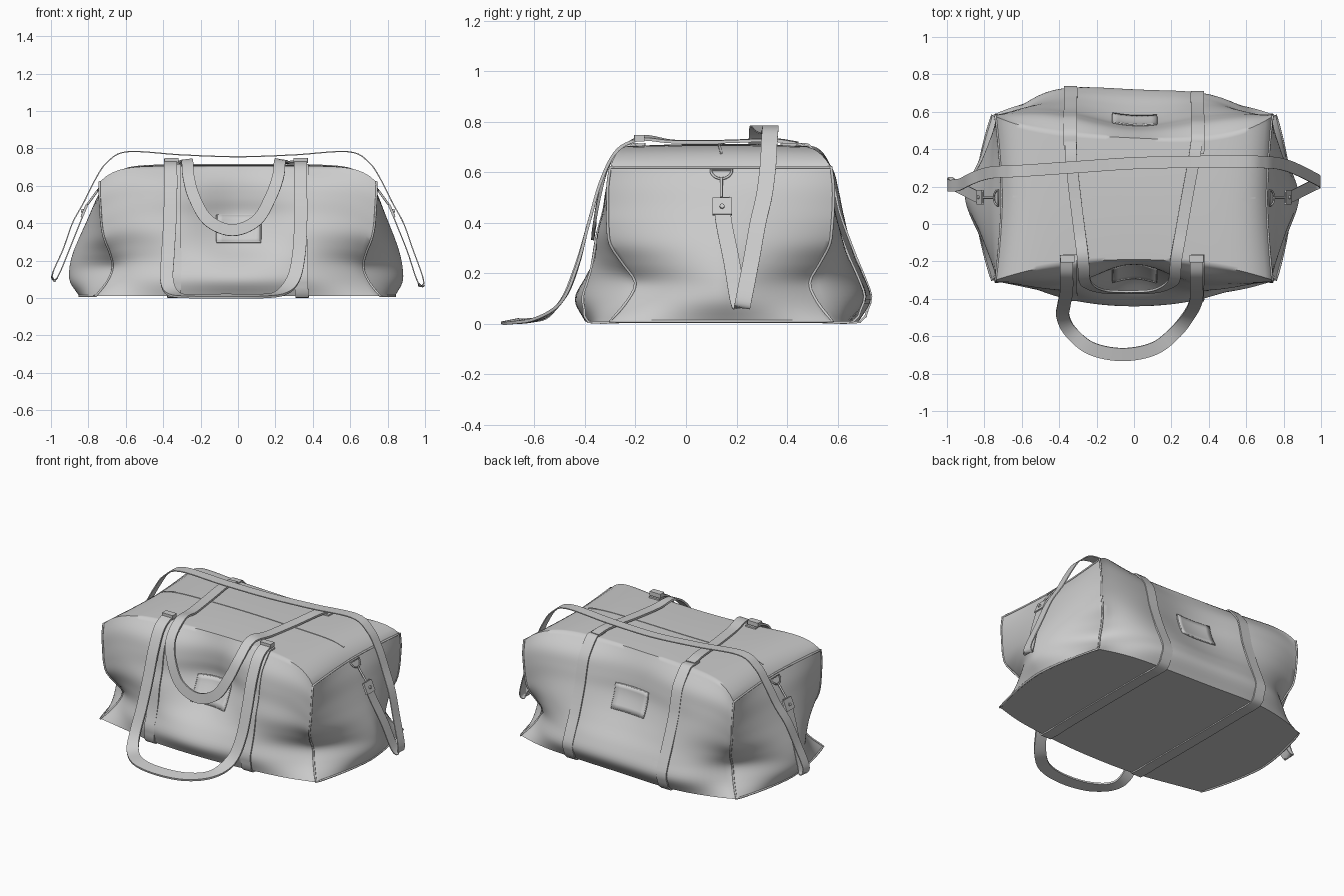
import bpy, bmesh, math
from mathutils import Vector as V

if "Cube" in bpy.data.objects:
    bpy.data.objects.remove(bpy.data.objects["Cube"])


def spline(vals, s):
    """Smooth value at s (0..1) through evenly spaced numbers or vectors."""
    n = len(vals) - 1
    f = min(max(s, 0), 1) * n
    i = min(int(f), n - 1)
    u = f - i
    p1, p2 = vals[i], vals[i + 1]
    p0 = vals[i - 1] if i else p1 * 2 - p2
    p3 = vals[i + 2] if i + 2 <= n else p2 * 2 - p1
    return (p1 * 2 + (p2 - p0) * u + (p0 * 2 - p1 * 5 + p2 * 4 - p3) * u * u
            + (p1 * 3 - p0 - p2 * 3 + p3) * u ** 3) * 0.5


def finish(name, bm, angle=45):
    bmesh.ops.recalc_face_normals(bm, faces=bm.faces)
    me = bpy.data.meshes.new(name)
    bm.to_mesh(me)
    bm.free()
    ob = bpy.data.objects.new(name, me)
    bpy.context.collection.objects.link(ob)
    bpy.ops.object.select_all(action='DESELECT')
    ob.select_set(True)
    bpy.context.view_layer.objects.active = ob
    bpy.ops.object.shade_smooth_by_angle(angle=math.radians(angle))
    return ob


# Bag outline from bottom to top: front/back depth at middle and ends, end seam, end bulge, sag
FRONT_MID = [-.40, -.44, -.425, -.40, -.375, -.345, -.325, -.285, -.19]
FRONT_END = [-.30, -.235, -.20, -.25, -.30, -.31, -.31, -.31, -.30]
FRONT_SAG = [0, 0, .03, .09, .13, .14, .11, .07, 0]
BACK_MID = [.68, .735, .72, .69, .66, .635, .61, .57, .46]
BACK_END = [.58, .52, .49, .53, .57, .58, .585, .585, .575]
BACK_SAG = [.01, .015, .03, .06, .085, .10, .09, .07, 0]
SEAM_X = [.76, .70, .67, .685, .715, .73, .735, .74, .74]
BULGE = [.08, .18, .21, .18, .125, .08, .045, .01, -.03]


def bag(a, b, c, off=0.0):
    """Map a point of the cube -1..1 to the soft bag shape, inflated by off."""
    t, m = (c + 1) / 2, abs(a)
    w, wb = 1 - m ** 2.2, 1 - m ** 3.4
    fold = .014 * math.sin(15 * t + 6 * a) * m * m * (1 - m ** 4) * (1 - t)
    yf = spline(FRONT_END, t) * (1 - w) + spline(FRONT_MID, t) * w + fold - off
    yb = spline(BACK_END, t) * (1 - wb) + spline(BACK_MID, t) * wb - fold + off
    yf += spline(FRONT_SAG, t) * math.exp(-(a / .31) ** 2)
    yb -= spline(BACK_SAG, t) * math.exp(-(a / .48) ** 2) + .035 * a * w
    y = yf + (yb - yf) * (b + 1) / 2
    top = .62 + .085 * (1 - m ** 9) + .008 * (1 - b * b) * w + off
    low = .010 - off * .6
    bulge = spline(BULGE, t) * (1 - abs(b) ** 1.6) * (1.1 if a < 0 else 1)
    x = m * .75 + m ** 4 * (spline(SEAM_X, t) - .75 + bulge + off)
    return V((math.copysign(x, a), y, low + (top - low) * t))


def ribbon(name, pts, width, thick, side=None, normals=None, steps=6):
    """Flat strap along a smooth path; its width runs along side or across the normals."""
    pts = [V(p) for p in pts]
    n = (len(pts) - 1) * steps
    line = [spline(pts, i / n) for i in range(n + 1)]
    bm = bmesh.new()
    rings = []
    for i, p in enumerate(line):
        tan = (line[min(i + 1, n)] - line[max(i - 1, 0)]).normalized()
        if normals:
            sd = tan.cross(spline([V(q) for q in normals], i / n))
        else:
            sd = V(side) - tan * tan.dot(V(side))
        sd.normalize()
        nr = sd.cross(tan) * thick / 2
        sd = sd * width / 2
        rings.append([bm.verts.new(p + sd * j + nr * k)
                      for j, k in ((-1, -1), (1, -1), (1, 1), (-1, 1))])
    for r, q in zip(rings, rings[1:]):
        for j in range(4):
            bm.faces.new((r[j], r[j - 1], q[j - 1], q[j]))
    bm.faces.new(rings[0])
    bm.faces.new(rings[-1])
    return finish(name, bm)


def tube(name, pts, radius, cyclic=False):
    cu = bpy.data.curves.new(name, 'CURVE')
    cu.dimensions = '3D'
    cu.bevel_depth = radius
    cu.bevel_resolution = 2
    cu.use_fill_caps = True
    sp = cu.splines.new('POLY')
    sp.points.add(len(pts) - 1)
    for q, p in zip(sp.points, pts):
        q.co = (*p, 1)
    sp.use_cyclic_u = cyclic
    ob = bpy.data.objects.new(name, cu)
    bpy.context.collection.objects.link(ob)


def box(name, loc, size, rot=(0, 0, 0)):
    bpy.ops.mesh.primitive_cube_add(size=1, location=loc, rotation=rot)
    ob = bpy.context.object
    ob.name = name
    ob.scale = size
    bv = ob.modifiers.new('bevel', 'BEVEL')
    bv.width = .004
    bv.segments = 2


# Bag body
bm = bmesh.new()
bmesh.ops.create_cube(bm, size=2)
bmesh.ops.subdivide_edges(bm, edges=bm.edges[:], cuts=39, use_grid_fill=True)
for v in bm.verts:
    v.co = bag(*v.co)
finish('bag_body', bm, 55)

# Piping round the end panels
steps = [i / 12 - 1 for i in range(24)]
ring = ([(-1, c) for c in steps] + [(b, 1) for b in steps]
        + [(1, -c) for c in steps] + [(-b, -1) for b in steps])
for s, lab in ((-1, 'left'), (1, 'right')):
    pts = [bag(s, b, c) for b, c in ring]
    tube('piping_' + lab, pts, .006, True)

# Reinforcing bands: over the front, under the base and up the back
band = ([(-.85, 1), (-.93, 1)] + [(-1, 1 - i / 7) for i in range(15)]
        + [(-1 + i / 4, -1) for i in range(1, 8)]
        + [(1, -1 + i / 7) for i in range(15)] + [(.9, 1), (.75, 1)])
for s, lab in ((-1, 'left'), (1, 'right')):
    ribbon('band_' + lab, [bag(s * .455, b, c, .004) for b, c in band],
           .07, .009, side=(1, 0, 0), steps=2)
    box('handle_tab_' + lab, (s * .345 - .01, -.185, .735), (.076, .04, .026))

# Front handle, falling forward onto the ground
up, out, mix = (0, -.2, 1), (0, -1, .15), (0, -.8, .6)
ribbon('front_handle', [
    (-.36, -.17, .738), (-.36, -.27, .69), (-.36, -.335, .57), (-.365, -.385, .40),
    (-.375, -.435, .23), (-.38, -.495, .09), (-.34, -.575, .02), (-.23, -.665, .01),
    (-.06, -.698, .01), (.11, -.665, .01), (.225, -.575, .025), (.295, -.485, .10),
    (.325, -.43, .23), (.335, -.385, .40), (.335, -.335, .57), (.335, -.27, .69),
    (.335, -.17, .738)], .07, .012,
    normals=[up, mix, out, out, mix, mix, up, up, up, up, up, mix, mix, out, out, mix, up])

# Back handle, laid across the top and hanging down the front
ribbon('back_handle', [
    (-.34, .44, .715), (-.335, .34, .728), (-.315, .15, .722), (-.29, -.05, .722),
    (-.272, -.19, .733), (-.265, -.295, .65), (-.235, -.335, .54), (-.16, -.36, .415),
    (-.03, -.365, .362), (.10, -.36, .415), (.175, -.335, .54), (.215, -.295, .65),
    (.225, -.19, .733), (.25, -.05, .722), (.285, .15, .722), (.32, .34, .728),
    (.335, .44, .715)], .062, .012,
    normals=[up] * 4 + [mix] * 2 + [out] * 5 + [mix] * 2 + [up] * 4)


# Shoulder strap: down each end, looped back and over the top
def strap_end(s):
    d = .05 if s < 0 else 0
    e = .03 if s < 0 else 0
    inner = [(.805, .14, .50), (.845, .15, .40), (.905, .18, .25), (.955, .205, .10 + e)]
    outer = [(.982, .22, .065 + e), (.99, .23 - d / 2, .105 + e), (.935, .26 - d, .26),
             (.885, .285 - d, .40), (.825, .31 - d, .51), (.765, .325 - d, .63),
             (.70, .33 - d, .725), (.59, .335 - d, .782)]
    return [(s * x, y, z) for x, y, z in inner + outer]


ribbon('shoulder_strap', strap_end(-1) + [(-.3, .305, .765), (0, .325, .755), (.3, .332, .765)]
       + strap_end(1)[::-1], .064, .006, side=(0, 1, 0))

# Clips and rings that hold the shoulder strap
for s, lab in ((-1, 'left'), (1, 'right')):
    arc = [V((s * (.725 + .025 * math.sin(math.pi * i / 12)), .14 - .042 * math.cos(math.pi * i / 12),
              .61 - .035 * math.sin(math.pi * i / 12))) for i in range(13)]
    tube('d_ring_' + lab, arc, .005, True)
    tube('clip_pin_' + lab, [(s * .748, .14, .578), (s * .805, .14, .50)], .006)
    box('strap_buckle_' + lab, (s * .822, .143, .465), (.014, .078, .07), (0, -s * .4, 0))
    tube('buckle_rivet_' + lab, [(s * .825, .143, .463), (s * .838, .143, .468)], .01)

# Zip along the top centre line
ribbon('zip', [bag(a / 10, .03, 1, .001) for a in range(-9, 10)],
       .01, .004, side=(0, 1, 0), steps=2)

# Plain patches on front and back, following the surface
for b, lab, lo, hi in ((-1, 'front', -.17, .24), (1, 'back', 0, .40)):
    bm = bmesh.new()
    g = [[bm.verts.new(bag(-.15 + .31 * i / 8, b, lo + (hi - lo) * j / 6, .003))
          for j in range(7)] for i in range(9)]
    for i in range(8):
        for j in range(6):
            bm.faces.new((g[i][j], g[i + 1][j], g[i + 1][j + 1], g[i][j + 1]))
    edge = ([g[i][0].co.copy() for i in range(9)] + [g[8][j].co.copy() for j in range(1, 7)]
            + [g[i][6].co.copy() for i in range(7, -1, -1)]
            + [g[0][j].co.copy() for j in range(5, 0, -1)])
    ob = finish('patch_' + lab, bm)
    so = ob.modifiers.new('thickness', 'SOLIDIFY')
    so.thickness = .01
    so.offset = 0
    tube('patch_edge_' + lab, edge, .005, True)
